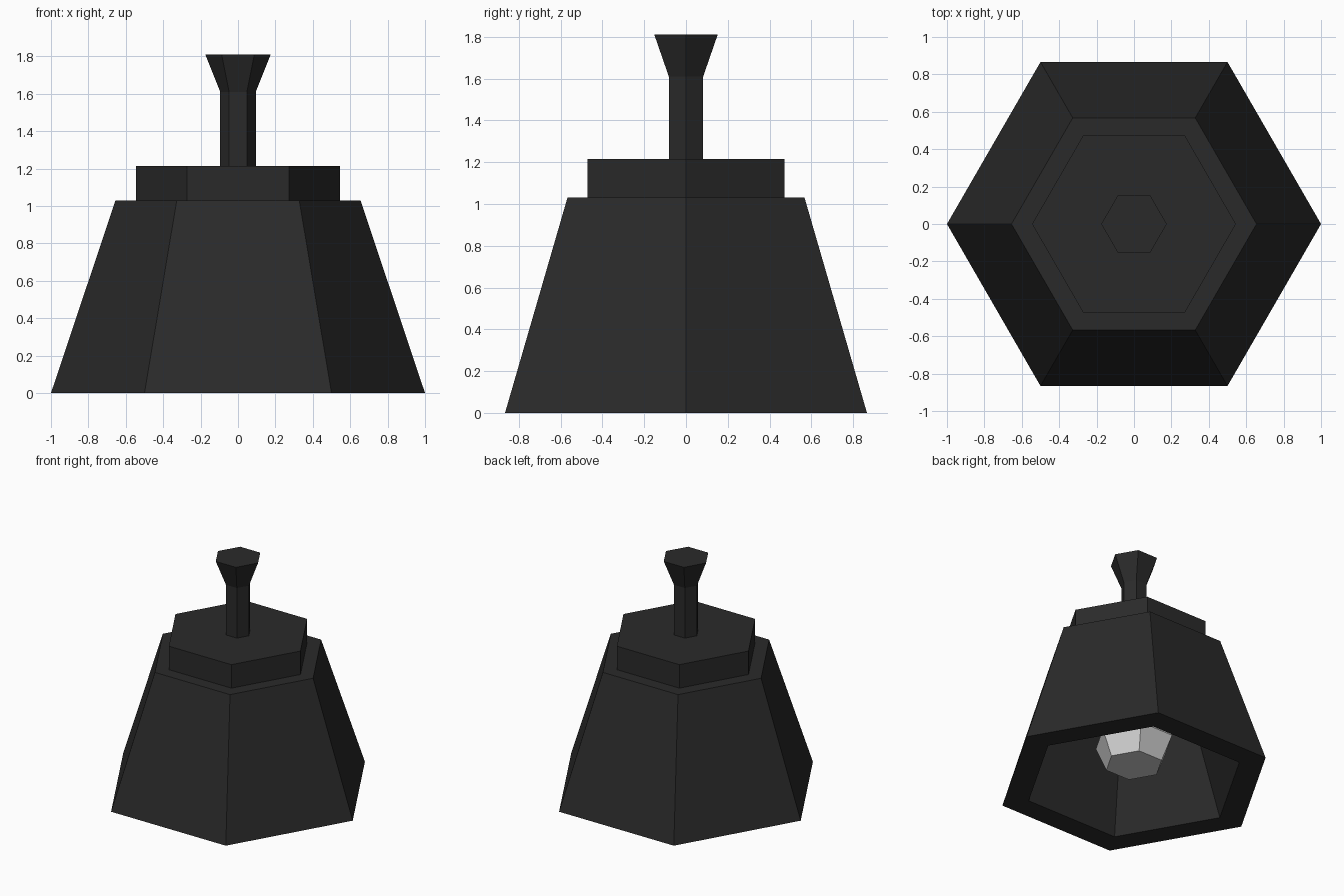
import bpy
import bmesh
from math import cos, sin, tau

SIDES = 6

cube = bpy.data.objects.get("Cube")
if cube:
    bpy.data.objects.remove(cube, do_unlink=True)


def make_material(name, value):
    mat = bpy.data.materials.new(name)
    mat.use_nodes = True
    colour = (value, value, value, 1)
    mat.diffuse_color = colour
    mat.node_tree.nodes["Principled BSDF"].inputs["Base Color"].default_value = colour
    return mat


def hex_lathe(name, profile, mat):
    """Stack hexagonal rings of (radius, height), closing both ends flat."""
    bm = bmesh.new()
    rings = [[bm.verts.new((r * cos(tau * i / SIDES), r * sin(tau * i / SIDES), z))
              for i in range(SIDES)] for r, z in profile]
    for low, high in zip(rings, rings[1:]):
        for i in range(SIDES):
            j = (i + 1) % SIDES
            bm.faces.new((low[i], low[j], high[j], high[i]))
    bm.faces.new(rings[0])
    bm.faces.new(rings[-1])
    bmesh.ops.recalc_face_normals(bm, faces=bm.faces)
    mesh = bpy.data.meshes.new(name)
    bm.to_mesh(mesh)
    bm.free()
    mesh.materials.append(mat)
    obj = bpy.data.objects.new(name, mesh)
    bpy.context.collection.objects.link(obj)
    return obj


black = make_material("black metal", 0.023)
glass = make_material("pale bulb", 0.62)

# Hollow shade: inner ceiling, inner wall, flat rim, outer wall, top
hex_lathe("lamp_shade", [(0.48, 0.93), (0.8, 0), (1, 0), (0.655, 1.03)], black)

# Raised plate on the shade
hex_lathe("top_plate", [(0.545, 1.03), (0.545, 1.215)], black)

# Hanging stem with flared end
hex_lathe("stem", [(0.095, 1.215), (0.095, 1.61), (0.175, 1.81)], black)

# Faceted bulb hanging from the inner ceiling
hex_lathe("bulb", [(0.21, 0.135), (0.29, 0.325), (0.21, 0.53), (0.13, 0.93)], glass)
